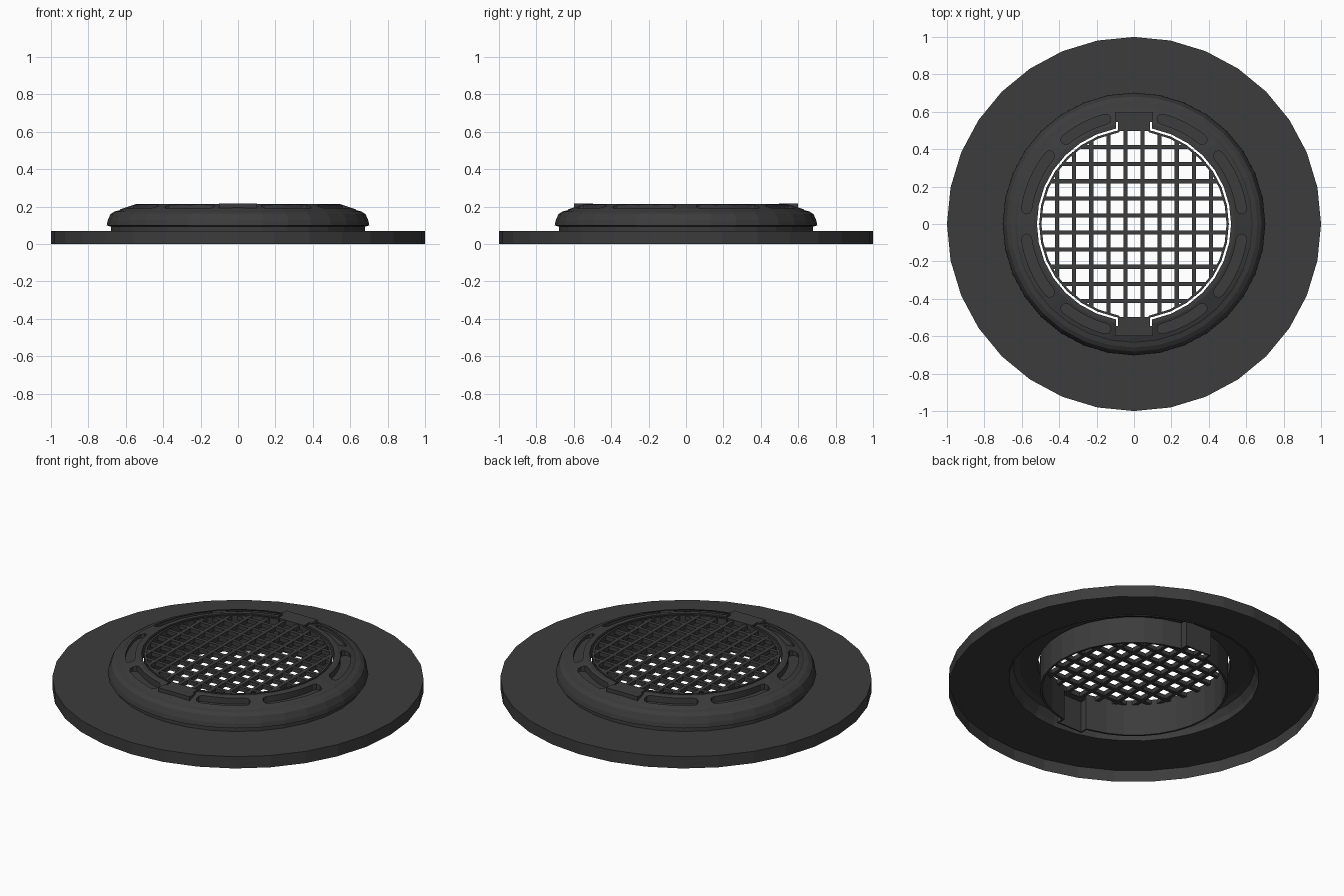
import bpy, bmesh
from math import sin, cos, pi, radians, sqrt
from mathutils import Matrix

if "Cube" in bpy.data.objects:
    bpy.data.objects.remove(bpy.data.objects["Cube"])

N = 32
mat = bpy.data.materials.new("dark_grey")
mat.diffuse_color = (0.045, 0.045, 0.045, 1)
mat.use_nodes = True
mat.node_tree.nodes["Principled BSDF"].inputs["Base Color"].default_value = mat.diffuse_color


def finish(bm, name):
    bmesh.ops.recalc_face_normals(bm, faces=bm.faces[:])
    me = bpy.data.meshes.new(name)
    bm.to_mesh(me)
    bm.free()
    ob = bpy.data.objects.new(name, me)
    bpy.context.collection.objects.link(ob)
    me.materials.append(mat)
    return ob


def revolve(name, profile, closed):
    bm = bmesh.new()
    rings = [[bm.verts.new((r * cos(2 * pi * i / N), r * sin(2 * pi * i / N), z))
              for i in range(N)] for r, z in profile]
    pairs = list(zip(rings, rings[1:]))
    if closed:
        pairs.append((rings[-1], rings[0]))
    for a, b in pairs:
        for i in range(N):
            j = (i + 1) % N
            bm.faces.new((a[i], a[j], b[j], b[i]))
    return finish(bm, name)


def add_box(bm, x0, x1, y0, y1, z0, z1):
    m = Matrix.Translation(((x0 + x1) / 2, (y0 + y1) / 2, (z0 + z1) / 2))
    m = m @ Matrix.Diagonal((x1 - x0, y1 - y0, z1 - z0, 1))
    bmesh.ops.create_cube(bm, size=1, matrix=m)


def add_prism(bm, pts, z0, z1):
    lo = [bm.verts.new((x, y, z0)) for x, y in pts]
    hi = [bm.verts.new((x, y, z1)) for x, y in pts]
    bm.faces.new(lo)
    bm.faces.new(hi)
    for i in range(len(pts)):
        j = (i + 1) % len(pts)
        bm.faces.new((lo[i], lo[j], hi[j], hi[i]))


def slot_outline(r0, r1, a0, a1):
    # curved slot with rounded ends
    rm, h, n = (r0 + r1) / 2, (r1 - r0) / 2, 8
    pts = []
    for i in range(n + 1):
        a = a0 + (a1 - a0) * i / n
        pts.append((r1 * cos(a), r1 * sin(a)))
    for end, start in ((a1, a1), (a0, a0 + pi)):
        for k in range(1, 4):
            t = start + pi * k / 4
            pts.append((rm * cos(end) + h * cos(t), rm * sin(end) + h * sin(t)))
        if end == a1:
            for i in range(n + 1):
                a = a1 + (a0 - a1) * i / n
                pts.append((r0 * cos(a), r0 * sin(a)))
    return pts


# flange: thin disc with a skirt, open below
revolve("flange", [(1, 0), (1, 0.07), (0.68, 0.07)], False)

# raised collar
collar = revolve("collar", [
    (0.68, 0.066), (0.68, 0.093), (0.702, 0.1), (0.697, 0.125), (0.682, 0.16),
    (0.66, 0.174), (0.635, 0.18), (0.63, 0.185), (0.54, 0.215), (0.519, 0.215),
    (0.519, 0.15), (0.62, 0.15), (0.65, 0.14), (0.672, 0.1), (0.672, 0.066)], True)

# pockets and tab notches in the collar
bm = bmesh.new()
for q in range(4):
    for a0, a1 in ((8, 39), (51, 75)):
        if q % 2:
            a0, a1 = 90 - a1, 90 - a0
        add_prism(bm, slot_outline(0.553, 0.607, radians(90 * q + a0),
                                   radians(90 * q + a1)), 0.174, 0.3)
for s in (-1, 1):
    y0, y1 = sorted((s * 0.45, s * 0.547))
    add_box(bm, -0.095, 0.095, y0, y1, 0.1, 0.3)
cutter = finish(bm, "pocket_cutter")
cutter.hide_render = True
cutter.hide_set(True)
mod = collar.modifiers.new("pockets", 'BOOLEAN')
mod.object = cutter
mod.operation = 'DIFFERENCE'
mod.solver = 'EXACT'

# insert sleeve with a keyway at front and back
R, W, K = 0.507, 0.086, 0.543
yk = sqrt(R * R - W * W)
side = [(R * cos(2 * pi * i / N), R * sin(2 * pi * i / N)) for i in range(-7, 8)]
side = [p for p in side if p[0] > W + 0.005]
half = [(W, -K), (W, -yk)] + side + [(W, yk), (W, K)]
outline = half + [(-x, -y) for x, y in half]
bm = bmesh.new()
lo = [bm.verts.new((x, y, 0.0)) for x, y in outline]
hi = [bm.verts.new((x, y, 0.213)) for x, y in outline]
for i in range(len(outline)):
    j = (i + 1) % len(outline)
    bm.faces.new((lo[i], lo[j], hi[j], hi[i]))
sleeve = finish(bm, "sleeve")
sol = sleeve.modifiers.new("wall", 'SOLIDIFY')
sol.thickness = 0.012
sol.offset = -1

# locking tabs
bm = bmesh.new()
for s in (-1, 1):
    for w, a, b, z in ((W, 0.497, 0.55, 0.185), (0.102, 0.545, 0.6, 0.178)):
        y0, y1 = sorted((s * a, s * b))
        add_box(bm, -w, w, y0, y1, z, 0.216)
finish(bm, "locking_tabs")

# grille bars in both directions
bm = bmesh.new()
for i in range(10):
    c = (i - 4.5) * 0.0915
    h = sqrt(0.5 ** 2 - c * c)
    add_box(bm, c - 0.011, c + 0.011, -h, h, 0.185, 0.211)
    add_box(bm, -h, h, c - 0.011, c + 0.011, 0.186, 0.21)
finish(bm, "grille")
